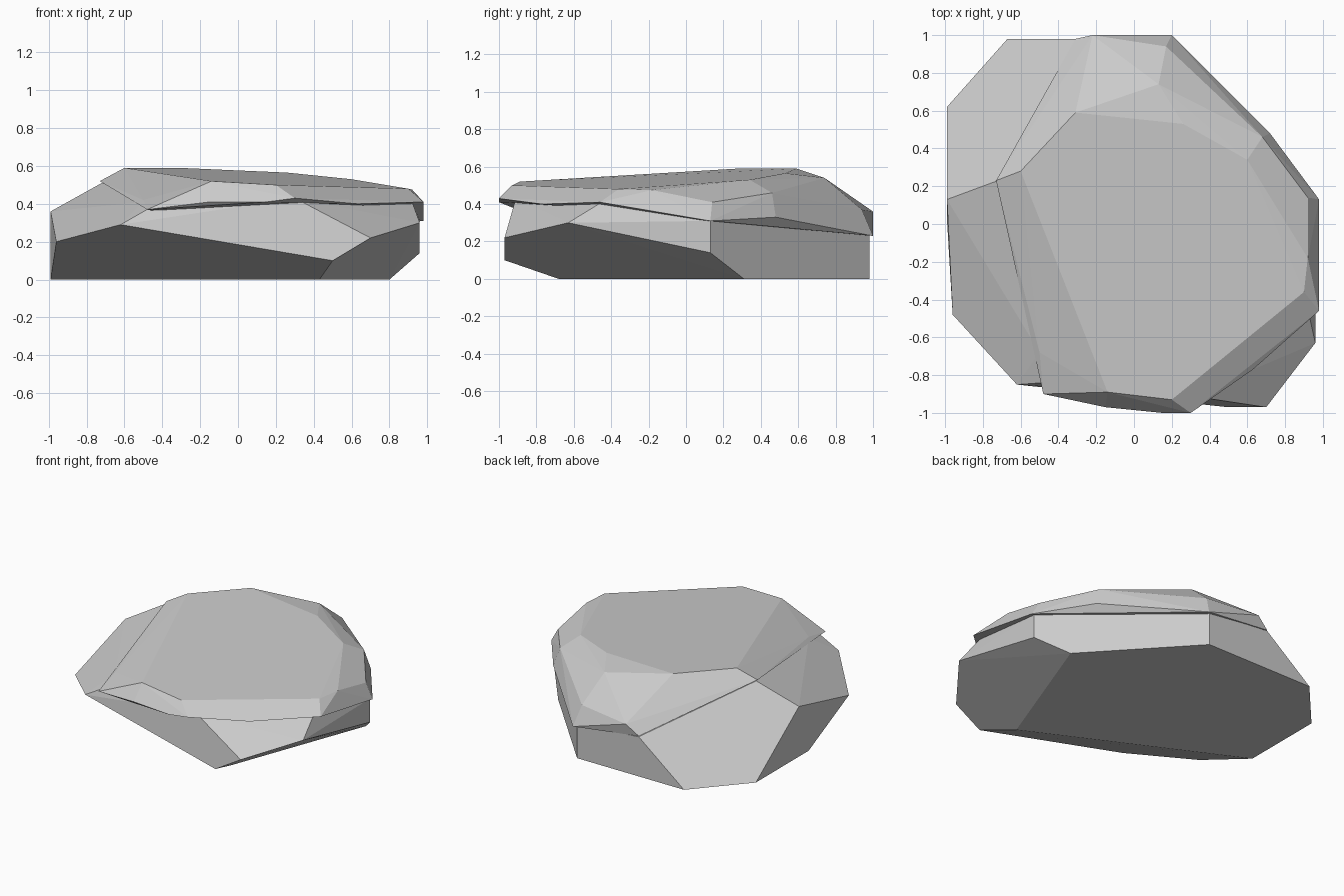
import bpy
import bmesh
from math import radians

cube = bpy.data.objects.get("Cube")
if cube:
    bpy.data.objects.remove(cube, do_unlink=True)

stone = bpy.data.materials.new("stone_grey")
stone.use_nodes = True
colour = (0.6, 0.6, 0.6, 1)
stone.diffuse_color = colour
stone.node_tree.nodes["Principled BSDF"].inputs["Base Color"].default_value = colour


def faceted_stone(name, corners):
    """Flat-sided stone: hull of its corners with near-level facets merged."""
    bm = bmesh.new()
    for c in corners:
        bm.verts.new(c)
    hull = bmesh.ops.convex_hull(bm, input=bm.verts[:])
    loose = [v for v in bm.verts if not v.link_faces]
    bmesh.ops.delete(bm, geom=loose, context='VERTS')
    bmesh.ops.dissolve_limit(bm, angle_limit=radians(2),
                             verts=bm.verts[:], edges=bm.edges[:])
    bmesh.ops.recalc_face_normals(bm, faces=bm.faces[:])
    mesh = bpy.data.meshes.new(name)
    bm.to_mesh(mesh)
    bm.free()
    mesh.materials.append(stone)
    obj = bpy.data.objects.new(name, mesh)
    bpy.context.collection.objects.link(obj)
    return obj


# Lower boulder: ground outline, middle belt, then shoulders under the cap
ground = [(-.99, .02, 0), (-.99, .62, 0), (-.67, .98, 0),
          (.18, .98, 0), (.8, .31, 0), (.43, -.68, 0)]
belt = [(-.99, .13, .36), (-.96, -.48, .2), (-.62, -.85, .29),
        (.5, -.97, .1), (.7, -.97, .22), (.96, -.63, .3), (.96, .13, .14)]
shoulders = [(-.72, .23, .51), (-.5, -.68, .41), (-.48, -.84, .37),
             (.3, -.91, .43), (.92, -.45, .41), (.96, .13, .31),
             (.66, .45, .33), (.18, .98, .24), (-.31, .98, .285)]
faceted_stone("lower_boulder", ground + belt + shoulders)

# Overhanging cap slab: outer rim, upper bevel, then the sloping top
rim = [(-.73, .23, .52), (-.5, -.68, .42), (-.48, -.9, .37), (-.15, -.97, .41),
       (.15, -1, .41), (.3, -1, .43), (.63, -.77, .4), (.98, -.46, .41),
       (.98, .13, .31), (.72, .48, .33), (.2, 1, .23), (-.31, .98, .29)]
bevel = [(.92, .14, .41), (.68, .46, .46), (.22, .85, .41),
         (.17, .94, .37), (-.22, 1, .36)]
top = [(-.6, .28, .59), (-.31, .59, .59), (.13, .74, .54), (.26, .53, .565),
       (.6, .34, .53), (.92, -.18, .475), (.9, -.36, .48),
       (.2, -.93, .5), (-.14, -.89, .52)]
faceted_stone("cap_slab", rim + bevel + top)
